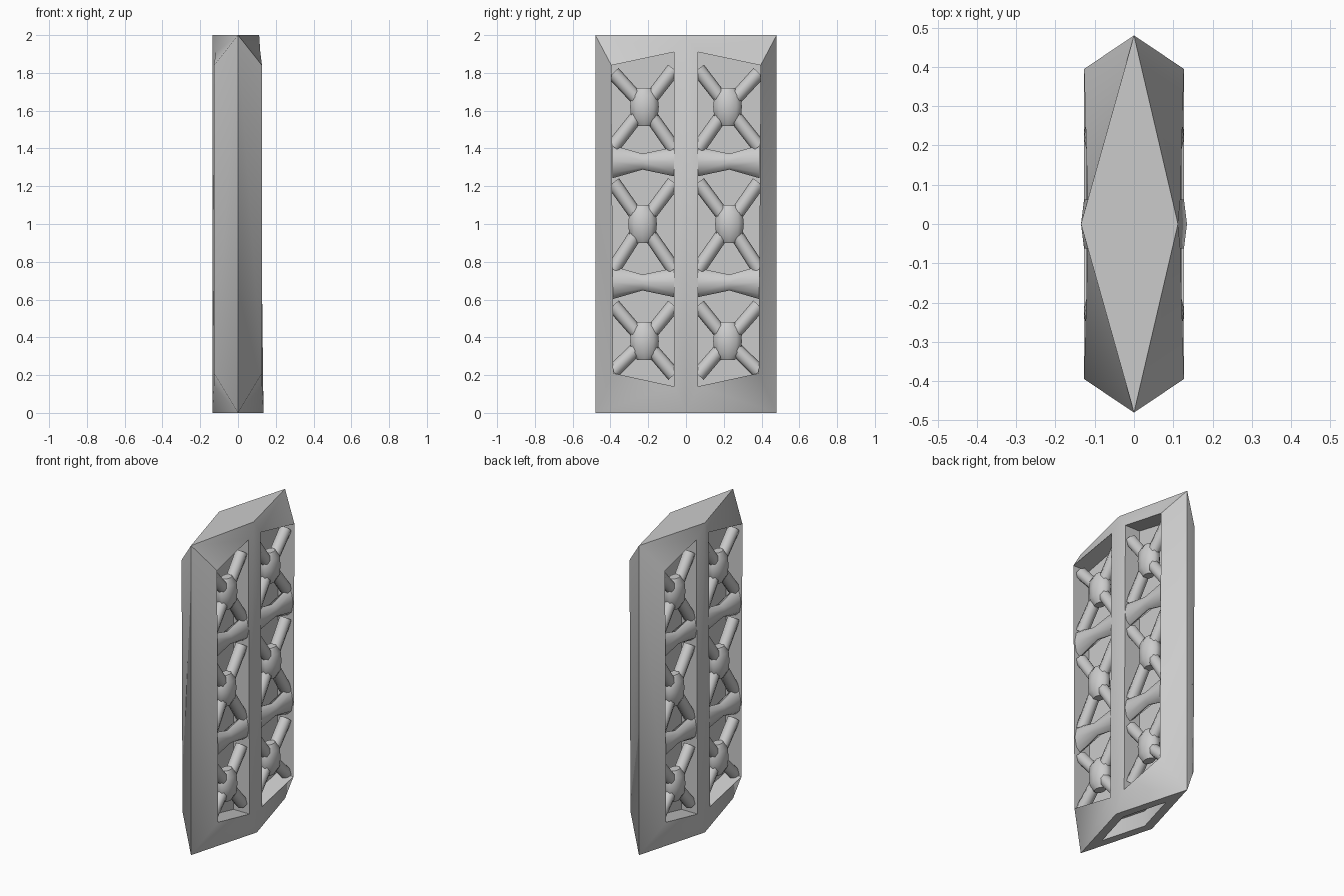
import bpy, bmesh, math
from mathutils import Vector

if "Cube" in bpy.data.objects:
    bpy.data.objects.remove(bpy.data.objects["Cube"])

grey = bpy.data.materials.new("stone_grey")
grey.diffuse_color = (0.6, 0.6, 0.6, 1)
grey.use_nodes = True
grey.node_tree.nodes["Principled BSDF"].inputs["Base Color"].default_value = grey.diffuse_color


def finish(bm, name, angle):
    bmesh.ops.remove_doubles(bm, verts=bm.verts, dist=0.0005)
    bmesh.ops.recalc_face_normals(bm, faces=bm.faces)
    me = bpy.data.meshes.new(name)
    bm.to_mesh(me)
    bm.free()
    me.materials.append(grey)
    ob = bpy.data.objects.new(name, me)
    bpy.context.collection.objects.link(ob)
    bpy.ops.object.select_all(action='DESELECT')
    ob.select_set(True)
    bpy.context.view_layer.objects.active = ob
    bpy.ops.object.shade_smooth_by_angle(angle=math.radians(angle))
    return ob


def loft(bm, rings):
    """Bridge equal-sized rings of points and cap both ends."""
    vr = [[bm.verts.new(p) for p in r] for r in rings]
    n = len(vr[0])
    for a, b in zip(vr, vr[1:]):
        for i in range(n):
            bm.faces.new((a[i], a[(i + 1) % n], b[(i + 1) % n], b[i]))
    bm.faces.new(vr[0])
    bm.faces.new(vr[-1][::-1])


# Frame: four mirrored quarters with tapered rails, stiles, mullion and window panes
bm = bmesh.new()
for sx in (1, -1):
    top_x, bot_x = (0.112, 0.135) if sx > 0 else (0.135, 0.135)
    for sy in (1, -1):
        def V(x, y, z):
            return Vector((sx * x, sy * y, z))

        def face(*pts):
            bm.faces.new([bm.verts.new(p) for p in pts])

        tip_t, tip_b = V(0, 0.48, 2), V(0, 0.48, 0)
        mid_t, mid_b = V(top_x, 0, 2), V(bot_x, 0, 0)
        win = [V(0.127, 0.395, 1.84), V(0.118, 0.063, 1.91),
               V(0.127, 0.063, 0.14), V(0.127, 0.385, 0.21)]
        face(tip_t, tip_b, win[3], win[0])      # stile
        face(tip_t, win[0], win[1], mid_t)      # top rail
        face(mid_t, win[1], win[2], mid_b)      # mullion
        face(tip_b, mid_b, win[2], win[3])      # bottom rail
        face(tip_t, mid_t, V(0, 0, 2))          # top cap
        # window reveals and pane
        back = [Vector((sx * 0.012, p.y, p.z)) for p in win]
        for i in range(4):
            j = (i + 1) % 4
            face(win[i], win[j], back[j], back[i])
        face(*back)
        # recessed opening in the underside
        ti, mi = tip_b * 0.6, mid_b * 0.6
        up = Vector((0, 0, 0.1))
        face(tip_b, mid_b, mi, ti)
        face(ti, mi, mi + up, ti + up)
        face(ti + up, mi + up, up)
finish(bm, "frame", 50)

NODES = ((1.62, 0.22), (1.0, 0.23), (0.38, 0.22))
# arm end heights for each node: inner-top, outer-top, inner-bottom, outer-bottom
ENDS = ((1.82, 1.80, 1.40, 1.41), (1.22, 1.22, 0.76, 0.76), (0.57, 0.57, 0.20, 0.22))
LX = 0.072

for sx, side in ((1, "right"), (-1, "left")):
    # Barrel-shaped nodes
    bm = bmesh.new()
    for z, y in NODES:
        for sy in (1, -1):
            prof = ((-0.10, 0.5), (-0.06, 0.92), (0, 1.0), (0.06, 0.92), (0.10, 0.5))
            loft(bm, [[(sx * LX + 0.056 * s * math.cos(a * math.tau / 10),
                        sy * y + 0.08 * s * math.sin(a * math.tau / 10), z + h)
                       for a in range(10)] for h, s in prof])
    finish(bm, side + "_lattice_nodes", 50)

    # Diagonal arms from each node to the cell corners
    bm = bmesh.new()
    for (z, y), ends in zip(NODES, ENDS):
        for sy in (1, -1):
            for k, ez in enumerate(ends):
                p = Vector((sx * LX, sy * y, z))
                q = Vector((sx * LX, sy * (0.385 if k % 2 else 0.065), ez))
                d = (q - p).normalized()
                u = Vector((1, 0, 0))
                w = d.cross(u)
                loft(bm, [[c + r * (u * math.cos(a * math.tau / 8) + w * math.sin(a * math.tau / 8))
                           for a in range(8)] for c, r in ((p, 0.036), (q, 0.038))])
    finish(bm, side + "_lattice_arms", 50)

    # Waisted crossbars between the cells
    bm = bmesh.new()
    for z in (1.33, 0.69):
        for sy in (1, -1):
            loft(bm, [[(sx * 0.083 + 0.038 * math.cos(a * math.tau / 8),
                        sy * y, z + h * math.sin(a * math.tau / 8))
                       for a in range(8)]
                      for y, h in ((0.06, 0.078), (0.23, 0.042), (0.39, 0.088))])
    finish(bm, side + "_crossbars", 50)
